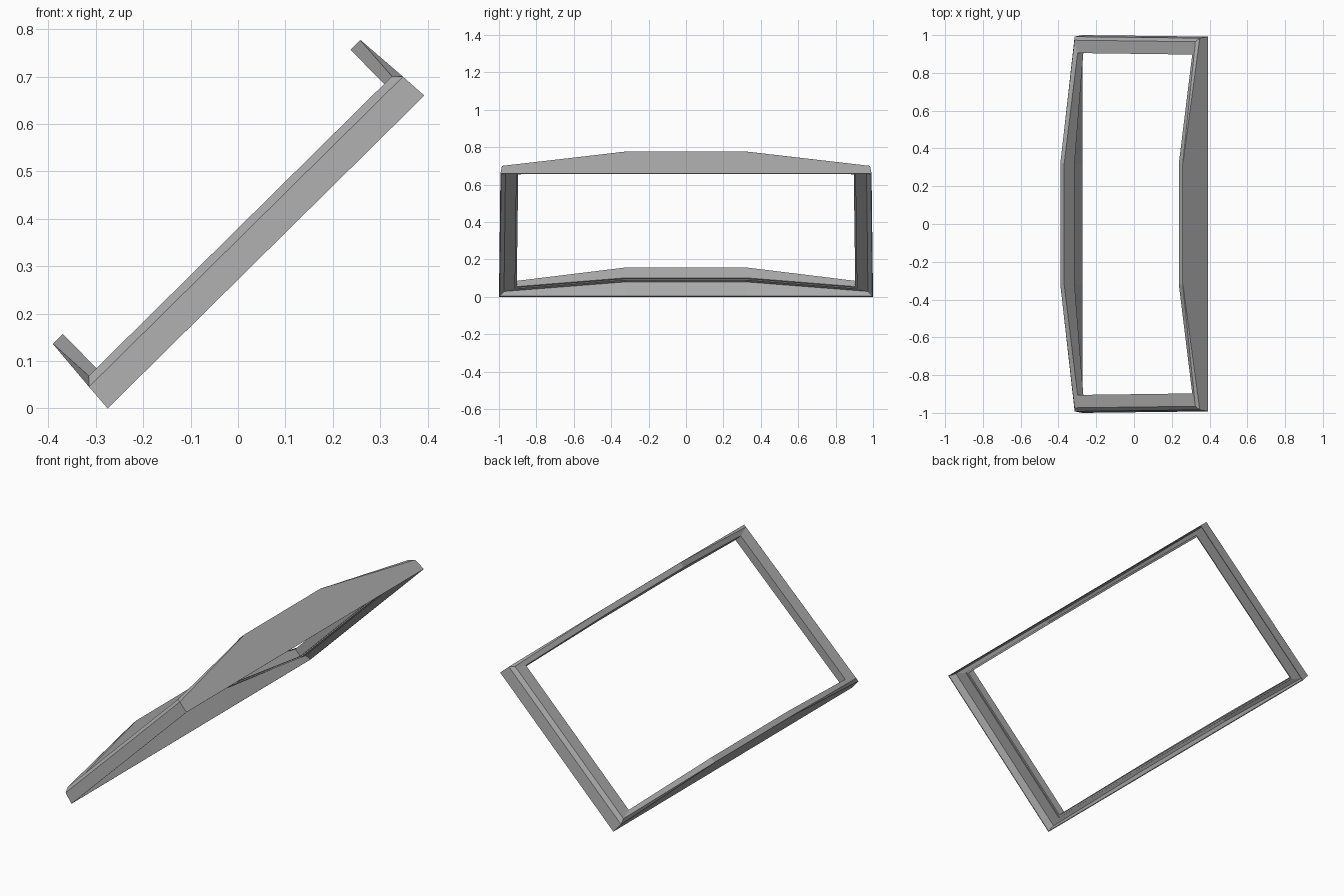
import bpy
import bmesh
import math

cube = bpy.data.objects.get("Cube")
if cube:
    bpy.data.objects.remove(cube, do_unlink=True)

gray = bpy.data.materials.new("neutral gray")
gray.use_nodes = True
color = (0.4, 0.4, 0.4, 1)
gray.diffuse_color = color
gray.node_tree.nodes["Principled BSDF"].inputs["Base Color"].default_value = color

LENGTH = 0.939                 # short dimension of the frame, along its tilt
TILT = math.radians(44.65)
KINK = 0.32                    # half length of the raised flat middle

# Section rings: end inset, corner inset along the tilt, corner height,
# middle inset along the tilt, middle height
SECTION = [
    (0.0, 0.0, 0.0, 0.0, 0.0),              # outer foot
    (0.008, 0.004, 0.06, 0.0134, 0.177),    # outer wall top
    (0.027, 0.02, 0.077, 0.014, 0.178),     # chamfer top
    (0.095, 0.043, 0.077, 0.043, 0.178),    # inner rim
    (0.095, 0.043, 0.034, 0.043, 0.1),      # lip foot
    (0.086, 0.034, 0.034, 0.034, 0.1),      # step
    (0.086, 0.034, 0.028, 0.034, 0.094),
    (0.027, 0.012, 0.028, 0.018, 0.094),    # inside of outer wall
    (0.004, 0.004, 0.0, 0.004, 0.0),        # inner foot
]


def place(u, y, n):
    """Tilt a frame point into position."""
    x = u * math.cos(TILT) - n * math.sin(TILT) - 0.275
    z = u * math.sin(TILT) + n * math.cos(TILT)
    return x, y, z


def ring_points(end, cu, cn, mu, mn):
    half = 1 - end
    top = half - 0.008         # slightly narrower at the upper end
    low_bar = [(cu, -half, cn), (mu, -KINK, mn), (mu, KINK, mn), (cu, half, cn)]
    high_bar = [(LENGTH - cu, top, cn), (LENGTH - mu, KINK, mn),
                (LENGTH - mu, -KINK, mn), (LENGTH - cu, -top, cn)]
    return [place(*p) for p in low_bar + high_bar]


# Closed frame swept through the section rings
bm = bmesh.new()
rings = [[bm.verts.new(p) for p in ring_points(*row)] for row in SECTION]
for i, ring in enumerate(rings):
    after = rings[(i + 1) % len(rings)]
    for j in range(len(ring)):
        k = (j + 1) % len(ring)
        bm.faces.new((ring[j], ring[k], after[k], after[j]))
bmesh.ops.recalc_face_normals(bm, faces=bm.faces)
mesh = bpy.data.meshes.new("tilted_frame")
bm.to_mesh(mesh)
bm.free()
mesh.materials.append(gray)
frame = bpy.data.objects.new("tilted_frame", mesh)
bpy.context.collection.objects.link(frame)
